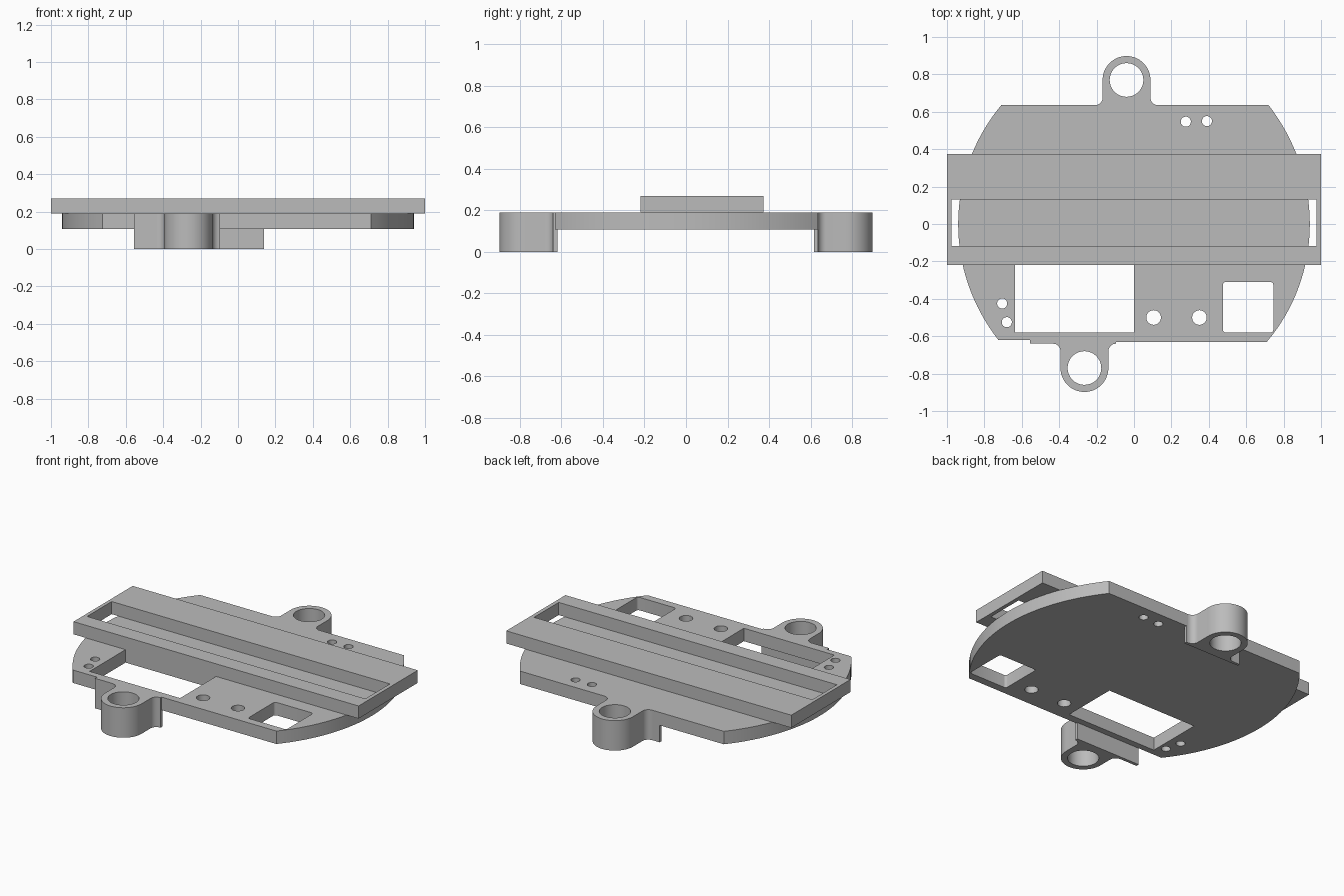
import bpy, bmesh
from math import cos, sin, pi, atan2, hypot, radians

if "Cube" in bpy.data.objects:
    bpy.data.objects.remove(bpy.data.objects["Cube"], do_unlink=True)

grey = bpy.data.materials.new("plain grey")
grey.use_nodes = True
grey.diffuse_color = (0.5, 0.5, 0.5, 1)
grey.node_tree.nodes["Principled BSDF"].inputs["Base Color"].default_value = (0.5, 0.5, 0.5, 1)

BOTTOM, PLATE_Z, RAIL_Z, TOP = 0.0, 0.108, 0.19, 0.27


def arc(cx, cy, r, a0, a1, n=12):
    """Points on an arc, angles in degrees."""
    angles = [radians(a0 + (a1 - a0) * i / n) for i in range(n + 1)]
    return [(cx + r * cos(a), cy + r * sin(a)) for a in angles]


def circle(cx, cy, r):
    return arc(cx, cy, r, 0, 360, 40)[:-1]


def rect(x0, x1, y0, y1):
    return [(x0, y0), (x1, y0), (x1, y1), (x0, y1)]


def round_rect(x0, x1, y0, y1, r):
    return (arc(x1 - r, y1 - r, r, 0, 90, 4) + arc(x0 + r, y1 - r, r, 90, 180, 4)
            + arc(x0 + r, y0 + r, r, 180, 270, 4) + arc(x1 - r, y0 + r, r, 270, 360, 4))


def prism(name, profiles, z0, z1):
    """Extrude one or more closed outlines between two heights."""
    bm = bmesh.new()
    for pts in profiles:
        low = [bm.verts.new((x, y, z0)) for x, y in pts]
        high = [bm.verts.new((x, y, z1)) for x, y in pts]
        bm.faces.new(low[::-1])
        bm.faces.new(high)
        for i in range(len(pts)):
            j = (i + 1) % len(pts)
            bm.faces.new((low[i], low[j], high[j], high[i]))
    bmesh.ops.recalc_face_normals(bm, faces=bm.faces)
    mesh = bpy.data.meshes.new(name)
    bm.to_mesh(mesh)
    bm.free()
    mesh.materials.append(grey)
    obj = bpy.data.objects.new(name, mesh)
    bpy.context.collection.objects.link(obj)
    return obj


def activate(obj):
    bpy.ops.object.select_all(action='DESELECT')
    obj.select_set(True)
    bpy.context.view_layer.objects.active = obj


def cut(obj, profiles):
    """Cut outlines right through a part."""
    cutter = prism("cutter", profiles, BOTTOM - 0.1, TOP + 0.1)
    cutter.hide_render = True
    mod = obj.modifiers.new("cut", 'BOOLEAN')
    mod.operation = 'DIFFERENCE'
    mod.solver = 'EXACT'
    mod.object = cutter
    activate(obj)
    bpy.ops.object.modifier_apply(modifier=mod.name)
    bpy.data.objects.remove(cutter, do_unlink=True)


def bowed_side(start, end, r=0.94, n=32):
    """Rounded plate side from corner to corner, nearly circular."""
    a0, a1 = atan2(start[1], start[0]), atan2(end[1], end[0])
    if start[0] < 0 and a1 < 0:
        a1 += 2 * pi
    pts = []
    for i in range(n + 1):
        t = i / n
        corner = hypot(*start) * (1 - t) + hypot(*end) * t
        radius = r + (corner - r) * (2 * t - 1) ** 2
        a = a0 + (a1 - a0) * t
        pts.append((radius * cos(a), radius * sin(a)))
    return pts


# Base plate with rounded sides, windows and screw holes
outline = bowed_side((0.71, -0.63), (0.72, 0.635))
outline += bowed_side((-0.71, 0.635), (-0.725, -0.62))
outline += [(-0.555, -0.62), (-0.555, -0.63)]
plate = prism("base_plate", [outline], PLATE_Z, RAIL_Z)
windows = [rect(-0.635, 0, -0.58, -0.22), round_rect(0.475, 0.745, -0.58, -0.31, 0.015)]
large_holes = [circle(x, -0.5, 0.039) for x in (0.105, 0.35)]
small_holes = [circle(x, y, 0.027) for x, y in
               ((-0.705, -0.425), (-0.68, -0.525), (0.277, 0.547), (0.39, 0.55))]
cut(plate, windows + large_holes + small_holes)

# Raised slotted frame across the plate
frame = prism("slotted_frame", [rect(-1, 1, -0.22, 0.373)], RAIL_Z, TOP)
cut(frame, [rect(-0.977, 0.975, -0.117, 0.13)])


def mounting_lug(name, cx, side, base):
    """Ring-shaped lug with a filleted neck; side is +1 back, -1 front."""
    r, f, cy = 0.128, 0.04, 0.77
    pts = arc(cx + r + f, base + f, f, 270, 180, 8)
    pts += arc(cx, cy, r, 0, 180, 32)
    pts += arc(cx - r - f, base + f, f, 0, -90, 8)
    lug = prism(name, [[(x, y * side) for x, y in pts]], BOTTOM, RAIL_Z)
    cut(lug, [circle(cx, cy * side, 0.09)])
    return lug


# Screw lugs with thin skirts behind them
parts = [plate, frame,
         mounting_lug("back_lug", -0.04, 1, 0.635),
         mounting_lug("front_lug", -0.265, -1, 0.64),
         prism("front_lip", [rect(-0.555, -0.095, -0.64, -0.63)], BOTTOM, RAIL_Z),
         prism("front_skirt", [rect(-0.555, -0.095, -0.63, -0.62)], BOTTOM, PLATE_Z),
         prism("back_skirt", [rect(-0.26, 0.14, 0.617, 0.635)], BOTTOM, PLATE_Z)]

for part in parts:
    activate(part)
    bpy.ops.object.shade_smooth_by_angle(angle=radians(30))
